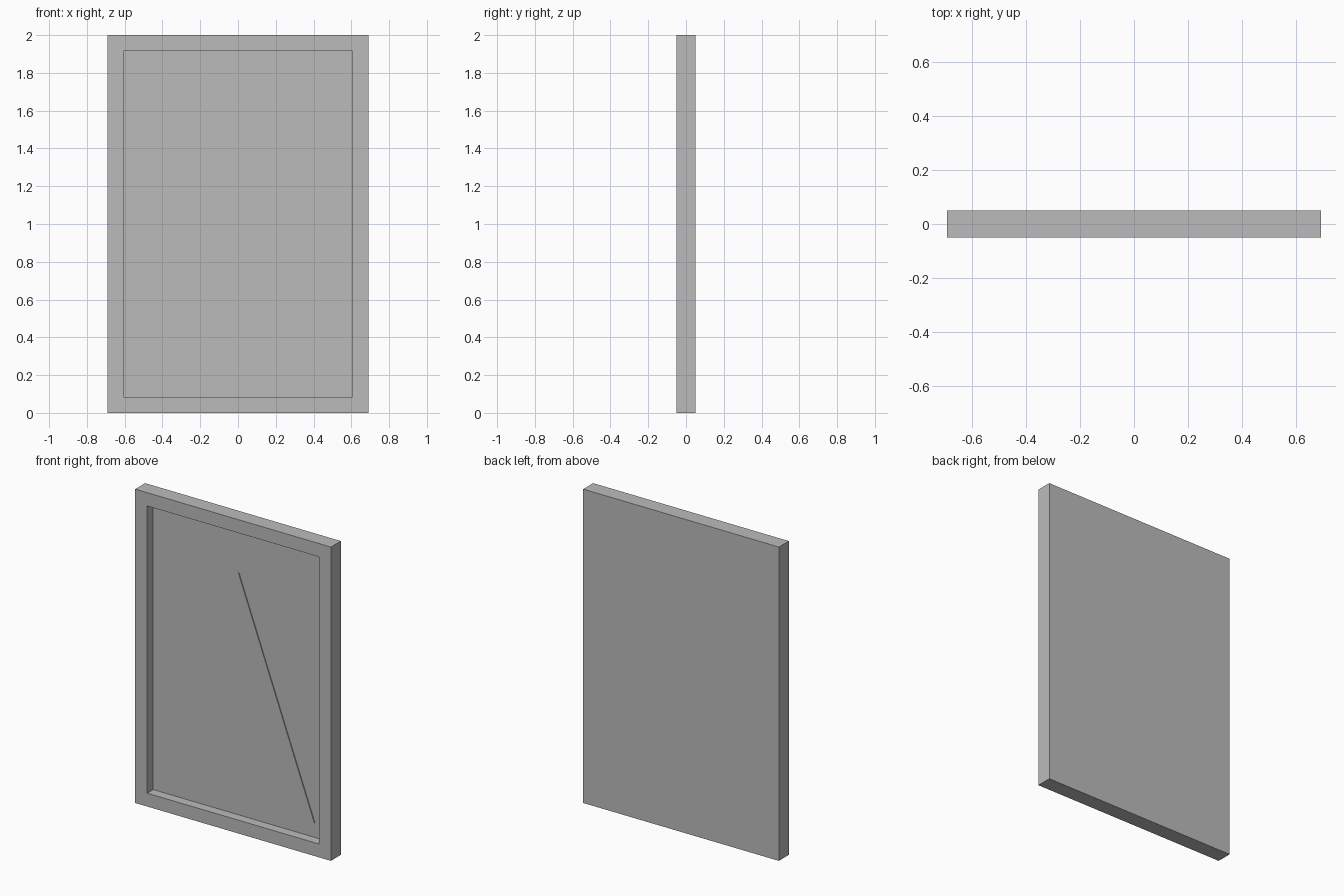
import bpy
import bmesh
from mathutils import Vector

cube = bpy.data.objects.get("Cube")
if cube:
    bpy.data.objects.remove(cube, do_unlink=True)

HALF_W, HALF_D, HEIGHT = 0.69, 0.05, 2.0
BORDER, RECESS, PLATE = 0.085, 0.06, 0.006

# Single plain grey
grey = bpy.data.materials.new("plain_grey")
grey.use_nodes = True
grey.diffuse_color = (0.5, 0.5, 0.5, 1)
grey.node_tree.nodes["Principled BSDF"].inputs["Base Color"].default_value = (0.5, 0.5, 0.5, 1)


def make_object(name, bm):
    bmesh.ops.recalc_face_normals(bm, faces=bm.faces[:])
    mesh = bpy.data.meshes.new(name)
    bm.to_mesh(mesh)
    bm.free()
    mesh.materials.append(grey)
    obj = bpy.data.objects.new(name, mesh)
    bpy.context.collection.objects.link(obj)
    return obj


# Panel: a slab whose front face is inset and pushed back
bm = bmesh.new()
bmesh.ops.create_cube(bm, size=1)
bmesh.ops.scale(bm, vec=(2 * HALF_W, 2 * HALF_D, HEIGHT), verts=bm.verts[:])
bmesh.ops.translate(bm, vec=(0, 0, HEIGHT / 2), verts=bm.verts[:])
front = min(bm.faces, key=lambda f: f.calc_center_median().y)
bmesh.ops.inset_region(bm, faces=[front], thickness=BORDER, use_even_offset=True)
front = min(bm.faces, key=lambda f: (f.calc_center_median() - Vector((0, -HALF_D, HEIGHT / 2))).length)
walls = bmesh.ops.extrude_discrete_faces(bm, faces=[front])
bmesh.ops.translate(bm, vec=(0, RECESS, 0), verts=walls["faces"][0].verts[:])
make_object("framed_panel", bm)

# Thin triangular plate on the floor of the recess
bm = bmesh.new()
floor_y = RECESS - HALF_D
corners = [bm.verts.new((x, floor_y, z)) for x, z in ((-0.535, 0.18), (0.535, 0.18), (0, 1.63))]
face = bm.faces.new(corners)
raised = bmesh.ops.extrude_face_region(bm, geom=[face])
verts = [g for g in raised["geom"] if isinstance(g, bmesh.types.BMVert)]
bmesh.ops.translate(bm, vec=(0, -PLATE, 0), verts=verts)
make_object("triangle_plate", bm)
